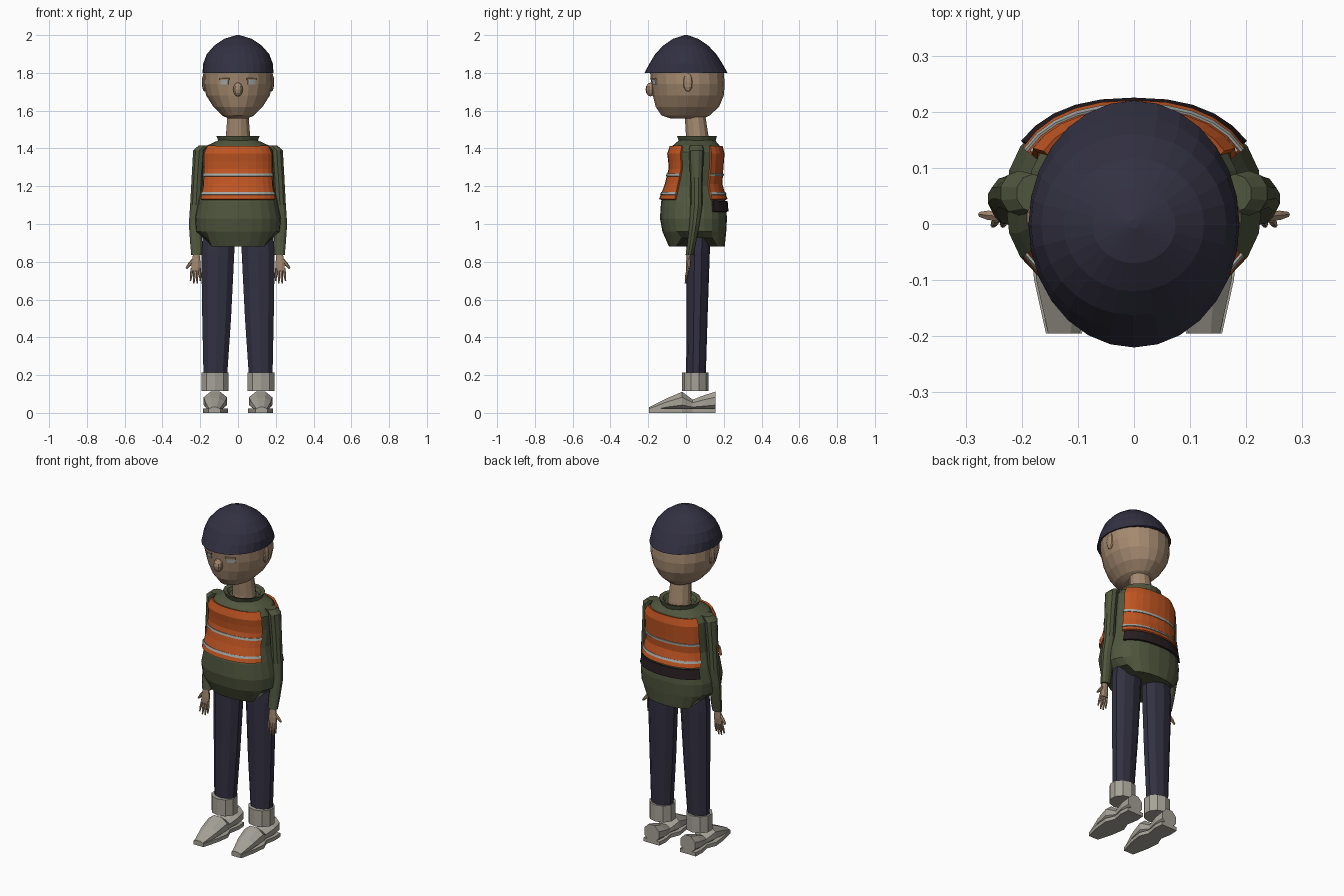
import bpy, bmesh, math
from mathutils import Vector

if "Cube" in bpy.data.objects:
    bpy.data.objects.remove(bpy.data.objects["Cube"])


def material(name, r, g, b):
    m = bpy.data.materials.new(name)
    m.use_nodes = True
    m.diffuse_color = (r, g, b, 1)
    m.node_tree.nodes["Principled BSDF"].inputs["Base Color"].default_value = (r, g, b, 1)
    return m


SKIN = material("skin", .37, .25, .16)
NAVY = material("navy cloth", .032, .030, .053)
GREEN = material("olive cloth", .08, .093, .048)
ORANGE = material("orange vest", .52, .09, .016)
GREY = material("shoe grey", .38, .36, .31)
STRIPE = material("reflective grey", .38, .40, .38)
DARK = material("dark belt", .02, .013, .015)


def finish(name, bm, mat):
    bmesh.ops.recalc_face_normals(bm, faces=bm.faces)
    me = bpy.data.meshes.new(name)
    bm.to_mesh(me)
    bm.free()
    me.materials.append(mat)
    ob = bpy.data.objects.new(name, me)
    bpy.context.collection.objects.link(ob)
    return ob


def loft(name, rings, mat, caps=True):
    """Skin a list of closed rings of points."""
    bm = bmesh.new()
    loops = [[bm.verts.new(p) for p in r] for r in rings]
    n = len(loops[0])
    for a, b in zip(loops, loops[1:]):
        for i in range(n):
            j = (i + 1) % n
            bm.faces.new((a[i], a[j], b[j], b[i]))
    if caps:
        bm.faces.new(loops[0])
        bm.faces.new(loops[-1])
    return finish(name, bm, mat)


def spow(v, e):
    return math.copysign(abs(v) ** e, v)


def surf(rows, z, a, off=0, e=.85):
    """Point on a body given by rows of (z, half width, front y, back y)."""
    z = min(max(z, rows[0][0]), rows[-1][0])
    for p, q in zip(rows, rows[1:]):
        if z <= q[0]:
            break
    t = (z - p[0]) / (q[0] - p[0])
    _, rx, yf, yb = [u + (v - u) * t for u, v in zip(p, q)]
    x = (rx + off) * spow(math.sin(a), e)
    y = (yf + yb) / 2 - ((yb - yf) / 2 + off) * spow(math.cos(a), e)
    return Vector((x, y, z))


def body(name, rows, mat, n, e=.85, caps=True):
    rings = [[surf(rows, r[0], math.tau * i / n, 0, e) for i in range(n)] for r in rows]
    return loft(name, rings, mat, caps)


def panel(name, rows, mat, mid, half, z0, z1, off, thick, nz=1, e=.85, nx=10):
    """Curved plate lying on a body, spanning mid +- half degrees."""
    bm = bmesh.new()
    grid = []
    for k in range(nz + 1):
        z = z0 + (z1 - z0) * k / nz
        grid.append([bm.verts.new(surf(rows, z, math.radians(mid - half + 2 * half * i / nx), off, e))
                     for i in range(nx + 1)])
    for a, b in zip(grid, grid[1:]):
        for i in range(nx):
            bm.faces.new((a[i], a[i + 1], b[i + 1], b[i]))
    ob = finish(name, bm, mat)
    mod = ob.modifiers.new("thickness", "SOLIDIFY")
    mod.thickness, mod.offset = thick, 0
    return ob


def ellipse(c, rx, ry, n=8):
    return [(c[0] + rx * math.cos(math.tau * (i + .5) / n),
             c[1] + ry * math.sin(math.tau * (i + .5) / n), c[2]) for i in range(n)]


def blob(name, c, s, mat, seg=10):
    bm = bmesh.new()
    bmesh.ops.create_uvsphere(bm, u_segments=seg, v_segments=6, radius=1)
    for v in bm.verts:
        v.co = Vector(c) + v.co * Vector(s)
    return finish(name, bm, mat)


def taper(name, a, b, r0, r1, mat):
    a, b = Vector(a), Vector(b)
    q = (b - a).to_track_quat("Z", "Y")
    ring = lambda c, r: [c + q @ Vector(p) for p in ellipse((0, 0, 0), r, r, 6)]
    return loft(name, [ring(a, r0), ring(a.lerp(b, .55), r0 * .95), ring(b, r1)], mat)


# Head, cap and face
HEAD = [(1.558, .05, -.08, .09), (1.575, .085, -.13, .125), (1.62, .13, -.16, .175),
        (1.68, .168, -.175, .2), (1.74, .184, -.183, .205), (1.8, .182, -.19, .2),
        (1.84, .16, -.15, .16)]
CAP = [(1.8, .188, -.22, .22), (1.85, .184, -.193, .192), (1.9, .165, -.163, .16),
       (1.945, .125, -.12, .117), (1.98, .074, -.07, .066), (2, .008, -.008, .008)]
body("head", HEAD, SKIN, 20, 1)
body("cap", CAP, NAVY, 28, 1)
blob("nose", (0, -.188, 1.712), (.027, .026, .037), SKIN)
for s, side in ((1, "left"), (-1, "right")):
    blob(side + "_ear", (s * .177, .01, 1.75), (.015, .026, .05), SKIN)
    panel(side + "_eye", HEAD, STRIPE, s * 23, 7, 1.738, 1.762, .002, .004, 1, 1, 3)
    panel(side + "_eyelid", HEAD, SKIN, s * 23, 9, 1.762, 1.772, .005, .008, 1, 1, 3)

# Neck and flared collar
loft("neck", [ellipse((0, .06, 1.42), .07, .064, 12), ellipse((0, .06, 1.46), .067, .062, 12),
              ellipse((0, .045, 1.6), .056, .055, 12)], SKIN)
loft("collar", [ellipse((0, .06, 1.425), .1, .095, 16), ellipse((0, .058, 1.467), .117, .108, 16),
                ellipse((0, .058, 1.462), .095, .088, 16), ellipse((0, .06, 1.43), .07, .065, 16)],
     GREEN, False)

# Jacket, with the hem lifted at the sides
JACKET = [(.88, .185, -.09, .205), (.96, .224, -.125, .213), (1.03, .229, -.138, .217),
          (1.12, .21, -.132, .21), (1.2, .19, -.1, .177), (1.3, .188, -.075, .183),
          (1.38, .188, -.086, .19), (1.415, .165, -.07, .178), (1.445, .1, -.035, .152)]
jacket = body("jacket", JACKET, GREEN, 24)
for v in jacket.data.vertices:
    if v.co.z < .89 and abs(v.co.x) > .16:
        v.co.z += .045

# Safety vest panels, reflective stripes and rear belt
for mid, side in ((0, "front"), (180, "back")):
    panel(side + "_vest", JACKET, ORANGE, mid, 61, 1.13, 1.412, .009, .012, 7)
    for z, pos in ((1.155, "lower"), (1.253, "upper")):
        panel(side + "_" + pos + "_stripe", JACKET, STRIPE, mid, 61, z, z + .013, .017, .005)
panel("rear_belt", JACKET, DARK, 180, 58, 1.065, 1.122, .004, .014)

# Limbs
SLEEVE = [(.18, .055, 1.415, .03, .034), (.205, .055, 1.39, .034, .04), (.214, .055, 1.25, .033, .034),
          (.222, .055, 1.1, .033, .032), (.228, .045, 1, .034, .027), (.221, .03, .9, .034, .023),
          (.219, .018, .835, .03, .02)]
PALM = [(.22, .016, .85, .017, .012), (.223, .013, .79, .027, .014), (.223, .01, .755, .025, .011)]
LEG = [(.1, .065, .95, .09, .062), (.107, .064, .85, .092, .062), (.113, .058, .5, .08, .056),
       (.12, .053, .2, .066, .052)]
# Shoe sections: y, centre x, half width, bottom, top
SHOE = [(-.195, .125, .028, .004, .03), (-.1, .122, .052, .012, .078), (-.02, .12, .062, .012, .112),
        (.035, .12, .04, .015, .07), (.1, .12, .052, .012, .095), (.155, .12, .048, .012, .112)]


def shoe_ring(s, y, cx, hw, z0, z1):
    cz, hz = (z0 + z1) / 2, (z1 - z0) / 2
    c = math.cos(math.pi / 8)
    return [(s * (cx + p[0] / c), y, cz + p[1] / c) for p in ellipse((0, 0, 0), hw, hz)]


def limb(name, rows, s, mat, n):
    loft(name, [ellipse((s * x, y, z), rx, ry, n) for x, y, z, rx, ry in rows], mat)


for s, side in ((1, "left"), (-1, "right")):
    limb(side + "_sleeve", SLEEVE, s, GREEN, 10)
    limb(side + "_palm", PALM, s, SKIN, 8)
    for i in range(4):
        x = .203 + i * .0135
        tip = .7 if i in (0, 3) else .685
        taper(f"{side}_finger_{i + 1}", (s * x, .01, .765), (s * (x + .004 * (i - 1)), -.003, tip),
              .0075, .004, SKIN)
    taper(side + "_thumb", (s * .236, .013, .81), (s * .274, .017, .765), .01, .005, SKIN)
    limb(side + "_trouser_leg", LEG, s, NAVY, 10)
    loft(side + "_sock", [ellipse((s * .122, .048, z), .075, .07, 10) for z in (.117, .215)], GREY)
    loft(side + "_shoe", [shoe_ring(s, *r) for r in SHOE], GREY)
    # Sole: flat slab following the shoe outline
    outline = [(cx + hw + .004, y) for y, cx, hw, *_ in SHOE]
    outline += [(cx - hw - .004, y) for y, cx, hw, *_ in reversed(SHOE)]
    loft(side + "_sole", [[(s * x, y, z) for x, y in outline] for z in (0, .022)], GREY)
